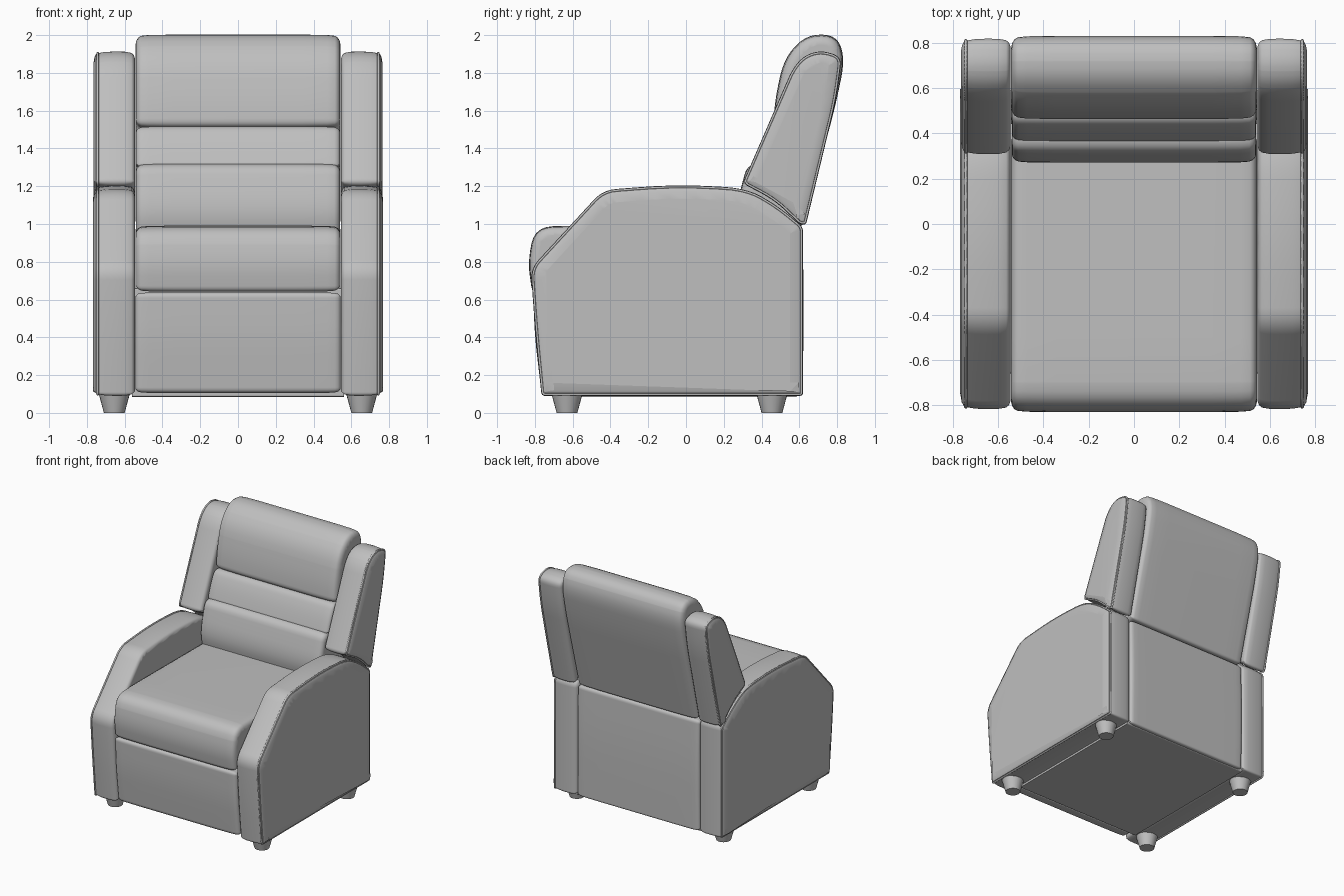
import bpy, bmesh, math
from mathutils import Vector

if "Cube" in bpy.data.objects:
    bpy.data.objects.remove(bpy.data.objects["Cube"])

grey = bpy.data.materials.new("grey upholstery")
grey.diffuse_color = (0.52, 0.52, 0.52, 1)
grey.use_nodes = True
grey.node_tree.nodes["Principled BSDF"].inputs["Base Color"].default_value = grey.diffuse_color


def rounded(points, steps=5):
    """Round each (y, z, radius) corner of a closed side profile."""
    out, n = [], len(points)
    for i, (y, z, r) in enumerate(points):
        p = Vector((y, z))
        a = Vector(points[i - 1][:2]) - p
        b = Vector(points[(i + 1) % n][:2]) - p
        if r == 0:
            out.append(p)
            continue
        a = p + a.normalized() * min(r, a.length * 0.48)
        b = p + b.normalized() * min(r, b.length * 0.48)
        for k in range(steps + 1):
            t = k / steps
            out.append(a * (1 - t) ** 2 + p * 2 * t * (1 - t) + b * t * t)
    return out


def inset(profile, d):
    """Move a closed profile inwards by d."""
    n = len(profile)
    area = sum(profile[i - 1].cross(profile[i]) for i in range(n))
    sign = 1 if area > 0 else -1
    out = []
    for i, p in enumerate(profile):
        e1 = (p - profile[i - 1]).normalized()
        e2 = (profile[(i + 1) % n] - p).normalized()
        n1, n2 = Vector((-e1.y, e1.x)), Vector((-e2.y, e2.x))
        out.append(p + (n1 + n2) * (sign * d / max(0.5, 1 + n1.dot(n2))))
    return out


def finish(obj, mirror):
    bpy.context.collection.objects.link(obj)
    obj.data.materials.append(grey)
    if mirror:
        obj.modifiers.new("mirror", 'MIRROR').use_axis = (True, False, False)
    return obj


def loft(name, profile, sections, mirror=False):
    """Skin a side profile through (x, inset) sections."""
    bm = bmesh.new()
    rings = [[bm.verts.new((x, p.x, p.y)) for p in inset(profile, d)] for x, d in sections]
    n = len(profile)
    for r1, r2 in zip(rings, rings[1:]):
        for i in range(n):
            j = (i + 1) % n
            bm.faces.new((r1[i], r1[j], r2[j], r2[i]))
    caps = [bm.faces.new(rings[0]), bm.faces.new(rings[-1])]
    bmesh.ops.triangulate(bm, faces=caps)
    bmesh.ops.recalc_face_normals(bm, faces=bm.faces)
    me = bpy.data.meshes.new(name)
    bm.to_mesh(me)
    bm.free()
    me.shade_smooth()
    me.set_sharp_from_angle(angle=math.radians(40))
    obj = finish(bpy.data.objects.new(name, me), mirror)
    obj.modifiers.new("flat caps", 'WEIGHTED_NORMAL').keep_sharp = True
    return obj


def piping(name, profile, x):
    """Thin welt running round the outer edge of a side part."""
    cu = bpy.data.curves.new(name, 'CURVE')
    cu.dimensions = '3D'
    cu.bevel_depth = 0.007
    cu.bevel_resolution = 1
    sp = cu.splines.new('POLY')
    sp.points.add(len(profile) - 1)
    for pt, p in zip(sp.points, profile):
        pt.co = (x, p.x, p.y, 1)
    sp.use_cyclic_u = True
    finish(bpy.data.objects.new(name, cu), True)


def soft(half, r):
    """Pillow-like symmetric sections across the width."""
    side = [(half, r), (half - 0.004, r * 0.62), (half - 0.014, r * 0.3),
            (half - 0.03, r * 0.12), (half - 0.07, r * 0.04), (half - 0.2, 0)]
    return [(-x, d) for x, d in side] + side[::-1]


# Armrests with a gently domed outer panel
arm = rounded([(-0.765, 0.09, 0.02), (-0.80, 0.45, 0.15), (-0.822, 0.765, 0.06),
               (-0.44, 1.18, 0.07), (-0.05, 1.21, 0.3), (0.32, 1.19, 0.12),
               (0.48, 1.10, 0.1), (0.62, 0.985, 0.03), (0.62, 0.09, 0.02)])
loft("armrest", arm, [(0.546, 0.035), (0.552, 0.018), (0.565, 0.007), (0.60, 0.001),
                      (0.65, 0), (0.70, 0.002), (0.738, 0.008), (0.743, 0.012),
                      (0.752, 0.014), (0.761, 0.03), (0.768, 0.07)], True)
piping("armrest_piping", inset(arm, 0.008), 0.743)

# Side wings of the backrest
wing = rounded([(0.30, 1.215, 0.03), (0.565, 1.825, 0.06), (0.63, 1.895, 0.05),
                (0.72, 1.92, 0.06), (0.825, 1.885, 0.05), (0.795, 1.66, 0.1),
                (0.635, 0.995, 0.02), (0.60, 1.0, 0.02), (0.47, 1.125, 0.08)])
loft("back_wing", wing, [(0.546, 0.035), (0.552, 0.018), (0.565, 0.007), (0.60, 0.001),
                         (0.65, 0), (0.70, 0.002), (0.738, 0.008), (0.743, 0.012),
                         (0.752, 0.014), (0.760, 0.03), (0.765, 0.06)], True)
piping("back_wing_piping", inset(wing, 0.008), 0.743)

# Backrest shell with the padded headrest folded over its top
back = rounded([(0.62, 0.99, 0.02), (0.79, 1.62, 0.1), (0.842, 1.87, 0.1),
                (0.80, 2.0, 0.1), (0.64, 2.005, 0.12), (0.52, 1.88, 0.15),
                (0.475, 1.68, 0.1), (0.46, 1.52, 0.04), (0.53, 1.50, 0.02),
                (0.42, 1.30, 0.02), (0.42, 0.99, 0.02)])
loft("backrest_headrest", back, soft(0.543, 0.055))

# Middle and lower back cushions
band = rounded([(0.36, 1.30, 0.03), (0.405, 1.43, 0.1), (0.455, 1.52, 0.04),
                (0.56, 1.51, 0.03), (0.5, 1.28, 0.03)])
loft("middle_back_cushion", band, soft(0.54, 0.03))
lumbar = rounded([(0.29, 0.93, 0.04), (0.262, 1.08, 0.1), (0.325, 1.32, 0.06),
                  (0.48, 1.318, 0.03), (0.5, 0.93, 0.03)])
loft("lower_back_cushion", lumbar, soft(0.54, 0.04))

# Seat cushion
seat = rounded([(-0.815, 0.642, 0.03), (-0.838, 0.80, 0.15), (-0.80, 0.985, 0.1),
                (-0.60, 0.992, 0.1), (0.40, 0.985, 0.03), (0.40, 0.642, 0.03)])
loft("seat_cushion", seat, soft(0.543, 0.045))

# Folded footrest panel
footrest = rounded([(-0.765, 0.105, 0.03), (-0.80, 0.40, 0.1), (-0.81, 0.638, 0.03),
                    (-0.68, 0.638, 0.02), (-0.68, 0.105, 0.02)])
loft("footrest_panel", footrest, soft(0.543, 0.025))

# Base body and rear panel
base = rounded([(-0.66, 0.085, 0.01), (-0.66, 0.66, 0.01), (0.59, 0.66, 0.01), (0.59, 0.085, 0.01)])
loft("base", base, [(-0.56, 0), (0.56, 0)])
rear = rounded([(0.50, 0.09, 0.01), (0.50, 0.985, 0.01), (0.615, 0.985, 0.03),
                (0.625, 0.6, 0.2), (0.617, 0.09, 0.02)])
loft("rear_panel", rear, soft(0.543, 0.02))

# Tapered feet
for label, y in (("front", -0.63), ("rear", 0.455)):
    bm = bmesh.new()
    bmesh.ops.create_cone(bm, cap_ends=True, segments=24, radius1=0.055, radius2=0.082, depth=0.10)
    bmesh.ops.translate(bm, verts=bm.verts, vec=(0.655, y, 0.05))
    mesh = bpy.data.meshes.new(label + "_foot")
    bm.to_mesh(mesh)
    bm.free()
    mesh.shade_smooth()
    mesh.set_sharp_from_angle(angle=math.radians(40))
    finish(bpy.data.objects.new(label + "_foot", mesh), True)
